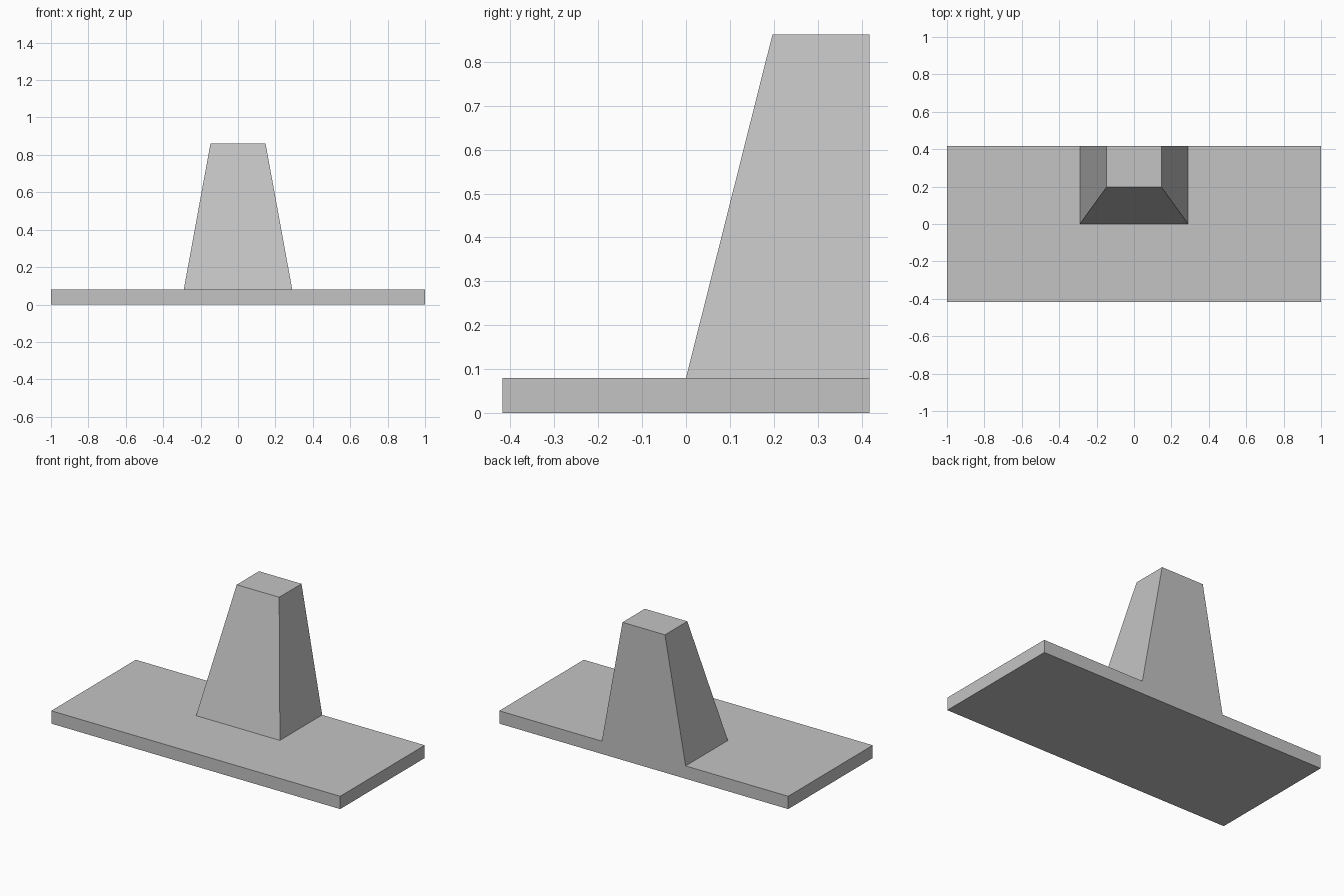
import bpy
import bmesh

cube = bpy.data.objects.get("Cube")
if cube:
    bpy.data.objects.remove(cube, do_unlink=True)

grey = bpy.data.materials.new("plain_grey")
colour = (0.55, 0.55, 0.55, 1)
grey.use_nodes = True
grey.diffuse_color = colour
grey.node_tree.nodes["Principled BSDF"].inputs["Base Color"].default_value = colour

BACK = 0.418
BASE_TOP = 0.08


def block(name, bottom, top):
    """Flat-sided block between two levels, each (half width, front y, z)."""
    bm = bmesh.new()
    rings = []
    for half, front, z in (bottom, top):
        corners = [(-half, front), (half, front), (half, BACK), (-half, BACK)]
        rings.append([bm.verts.new((x, y, z)) for x, y in corners])
    low, high = rings
    bm.faces.new(low[::-1])
    bm.faces.new(high)
    for i in range(4):
        j = (i + 1) % 4
        bm.faces.new((low[i], low[j], high[j], high[i]))
    mesh = bpy.data.meshes.new(name)
    bm.to_mesh(mesh)
    bm.free()
    mesh.materials.append(grey)
    obj = bpy.data.objects.new(name, mesh)
    bpy.context.collection.objects.link(obj)
    return obj


# Wide flat slab
block("base_slab", (1, -BACK, 0), (1, -BACK, BASE_TOP))

# Tapered upright, flush with the back of the slab
block("tapered_upright", (0.29, 0, BASE_TOP), (0.147, 0.197, 0.862))
